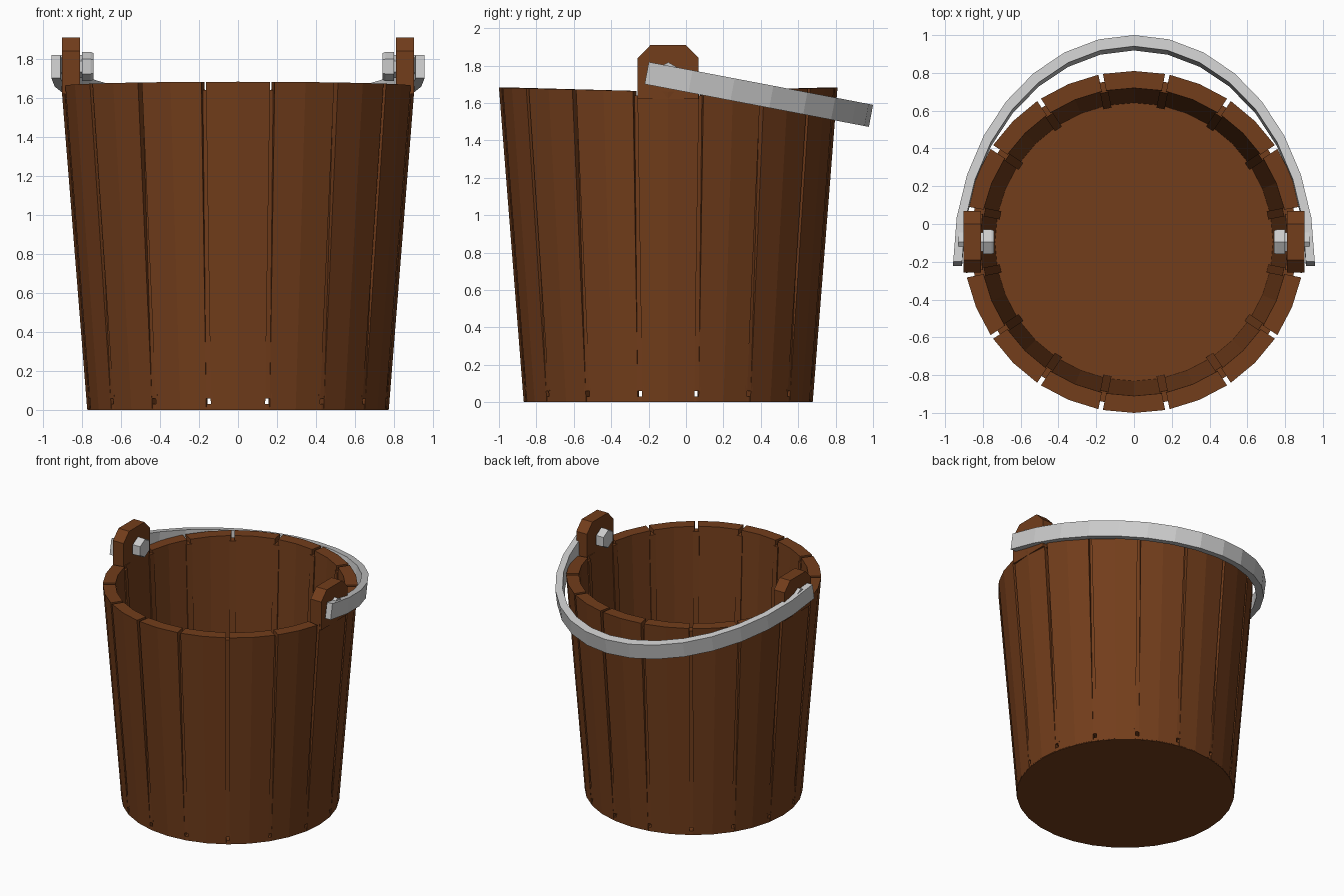
import bpy, bmesh, math
from mathutils import Vector

if "Cube" in bpy.data.objects:
    bpy.data.objects.remove(bpy.data.objects["Cube"])

CY = -0.095          # bucket axis in y
N = 16               # staves
STEP = 2 * math.pi / N

wood = bpy.data.materials.new("wood")
wood.diffuse_color = (0.17, 0.047, 0.011, 1)
wood.use_nodes = True
wood.node_tree.nodes["Principled BSDF"].inputs["Base Color"].default_value = wood.diffuse_color


def finish(name, bm, mat=None):
    bmesh.ops.recalc_face_normals(bm, faces=bm.faces)
    me = bpy.data.meshes.new(name)
    bm.to_mesh(me)
    bm.free()
    ob = bpy.data.objects.new(name, me)
    bpy.context.collection.objects.link(ob)
    if mat:
        me.materials.append(mat)
    return ob


def loft(bm, rings, caps=True):
    """Skin a list of closed point rings."""
    vs = [[bm.verts.new(p) for p in r] for r in rings]
    n = len(rings[0])
    for a, b in zip(vs, vs[1:]):
        for i in range(n):
            j = (i + 1) % n
            bm.faces.new((a[i], a[j], b[j], b[i]))
    if caps:
        bm.faces.new(vs[0])
        bm.faces.new(vs[-1])


def polar(r, a, z):
    return Vector((r * math.cos(a), CY + r * math.sin(a), z))


def rim(a):
    # rim dips slightly toward the two sides
    return 1.66 + 0.022 * abs(math.sin(a))


# Staves: two flat facets each, tapered toward the bottom
bm = bmesh.new()
for k in range(N):
    a = k * STEP
    rings = []
    for r_out, r_in, top in ((0.773, 0.735, False), (0.905, 0.815, True)):
        ring = []
        for r, signs in ((r_out, (-1, 0, 1)), (r_in, (1, 0, -1))):
            h = STEP / 2 - 0.012 / r
            for s in signs:
                t = a + s * h
                ring.append(polar(r, t, rim(t) if top else 0.005))
        rings.append(ring)
    loft(bm, rings)
finish("staves", bm, wood)

# Filler strips sitting in the gaps between staves
bm = bmesh.new()
for k in range(N):
    a = (k + 0.5) * STEP
    side = Vector((-math.sin(a), math.cos(a), 0)) * 0.022
    rings = []
    for r_out, r_in, z in ((0.777, 0.72, 0.06), (0.862, 0.805, 1.64)):
        o, i = polar(r_out, a, z), polar(r_in, a, z)
        rings.append([o - side, o + side, i + side, i - side])
    loft(bm, rings)
finish("gap_strips", bm, wood)

# Floor disc
bm = bmesh.new()
loft(bm, [[polar(0.772, i * STEP / 2, z) for i in range(32)] for z in (0, 0.03)])
finish("floor", bm, wood)

# Ears and bolts, one on each side
for s, label in ((-1, "left"), (1, "right")):
    bm = bmesh.new()
    prof = [(-0.163, 1.62), (0.163, 1.62), (0.163, 1.84),
            (0.095, 1.91), (-0.095, 1.91), (-0.163, 1.84)]
    loft(bm, [[(s * x, CY + y, z) for y, z in prof] for x in (0.81, 0.902)])
    finish(label + "_ear", bm, wood)

    bm = bmesh.new()
    rings = []
    for x, r in ((0.74, 0.068), (0.755, 0.075), (0.80, 0.075), (0.80, 0.058), (0.93, 0.058)):
        rings.append([(s * x, CY + r * math.sin(i * math.pi / 3),
                       1.76 + r * math.cos(i * math.pi / 3)) for i in range(6)])
    loft(bm, rings)
    finish(label + "_bolt", bm)

# Handle: flat band along a half ellipse, hanging tilted toward the back
TILT = math.radians(10.8)
up = Vector((0, math.sin(TILT), math.cos(TILT))) * 0.06
bm = bmesh.new()
rings = []
for i in range(17):
    t = math.pi * i / 16

    def pt(rx, ry):
        y = ry * math.sin(t)
        return Vector((rx * math.cos(t), -0.21 + y, 1.76 - y * math.tan(TILT)))
    o, n = pt(0.957, 1.199), pt(0.910, 1.14)
    rings.append([o - up, o + up, n + up, n - up])
loft(bm, rings)
finish("handle", bm)
